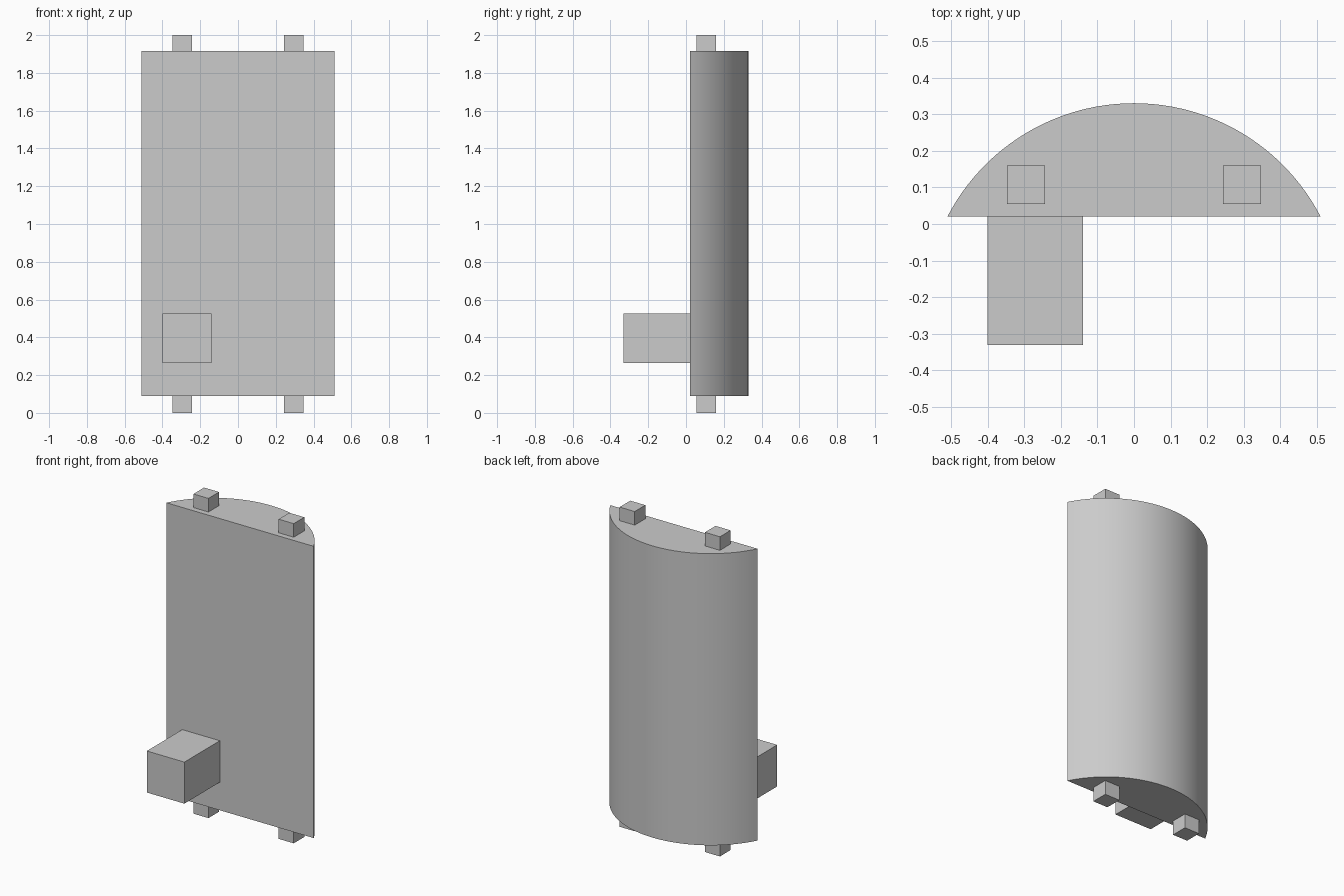
import bpy, bmesh, math

cube = bpy.data.objects.get("Cube")
if cube:
    bpy.data.objects.remove(cube, do_unlink=True)

GREY = (0.6, 0.6, 0.6, 1)
grey = bpy.data.materials.new("plain_grey")
grey.use_nodes = True
grey.diffuse_color = GREY
grey.node_tree.nodes["Principled BSDF"].inputs["Base Color"].default_value = GREY

FRONT, BACK, HALF = 0.02, 0.33, 0.51      # panel plan
BOTTOM, TOP, HEIGHT = 0.09, 1.915, 2.0    # panel and overall heights


def finish(name, bm):
    bmesh.ops.recalc_face_normals(bm, faces=bm.faces)
    mesh = bpy.data.meshes.new(name)
    bm.to_mesh(mesh)
    bm.free()
    mesh.materials.append(grey)
    obj = bpy.data.objects.new(name, mesh)
    bpy.context.collection.objects.link(obj)
    return obj


def box(name, low, high):
    bm = bmesh.new()
    bmesh.ops.create_cube(bm, size=1)
    for v in bm.verts:
        v.co = [(a + b) / 2 + c * (b - a) for a, b, c in zip(low, high, v.co)]
    return finish(name, bm)


# Door panel: circular segment with a flat front, extruded upwards
rise = BACK - FRONT
radius = (HALF ** 2 + rise ** 2) / (2 * rise)
sweep = math.asin(HALF / radius)
steps = 48
bm = bmesh.new()
outline = []
for i in range(steps + 1):
    a = sweep * (2 * i / steps - 1)
    outline.append(bm.verts.new((radius * math.sin(a),
                                 BACK - radius + radius * math.cos(a), BOTTOM)))
base = bm.faces.new(outline)
extruded = bmesh.ops.extrude_face_region(bm, geom=[base], use_keep_orig=True)
for v in extruded["geom"]:
    if isinstance(v, bmesh.types.BMVert):
        v.co.z = TOP
panel = finish("curved_panel", bm)
bpy.context.view_layer.objects.active = panel
panel.select_set(True)
bpy.ops.object.shade_smooth_by_angle(angle=math.radians(30))
panel.select_set(False)

# Handle block on the flat front
box("handle_block", (-0.40, -0.33, 0.265), (-0.14, FRONT, 0.525))

# Pegs above and below the panel
for side, x in (("right", -0.295), ("left", 0.295)):
    for level, z0, z1 in (("bottom", 0, BOTTOM), ("top", TOP, HEIGHT)):
        box(f"{level}_peg_{side}", (x - 0.052, 0.055, z0), (x + 0.052, 0.16, z1))
